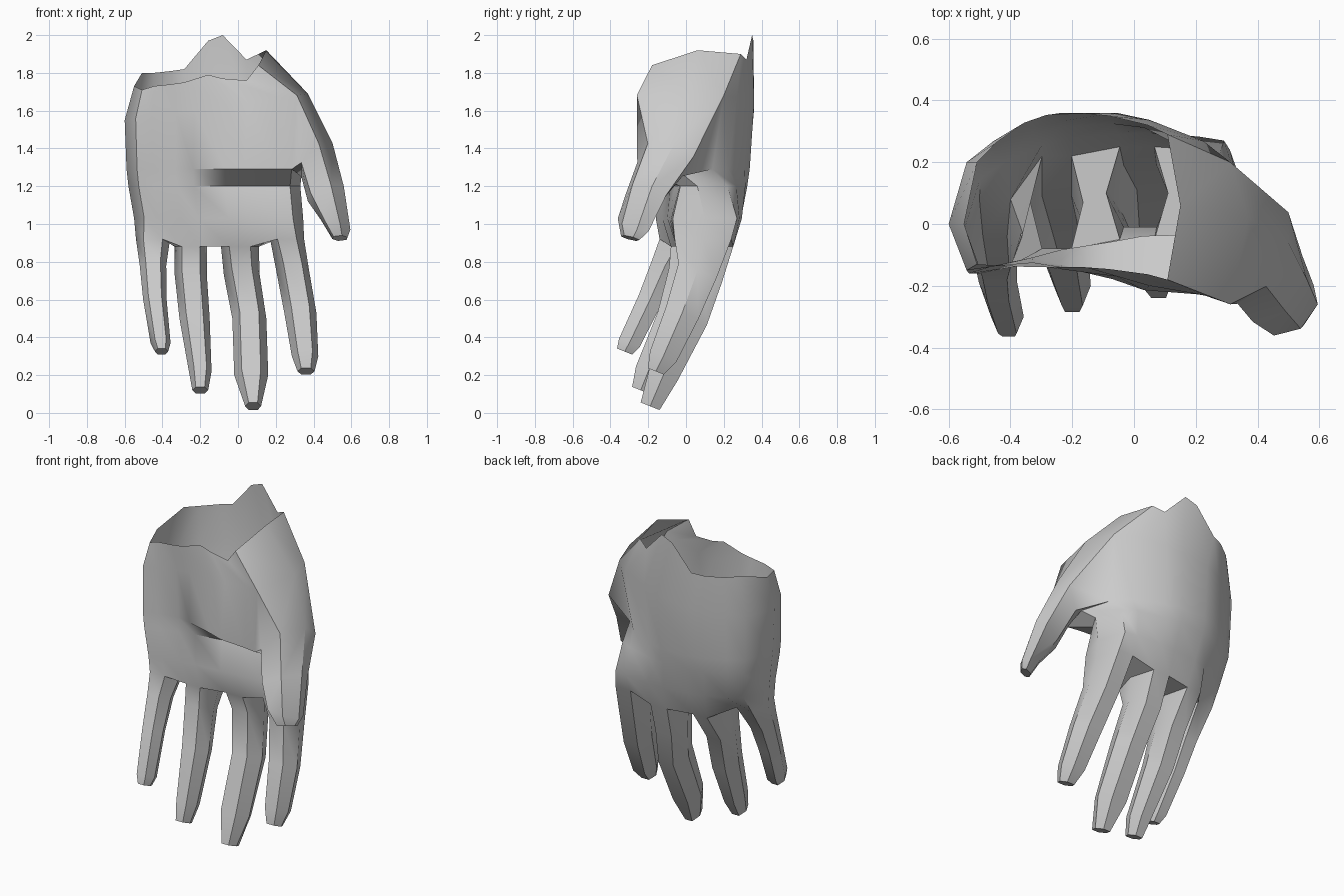
import bpy
import bmesh
import math
from mathutils import Vector

cube = bpy.data.objects.get("Cube")
if cube:
    bpy.data.objects.remove(cube, do_unlink=True)

# One plain grey for the whole hand
grey = bpy.data.materials.new("plain grey")
grey.use_nodes = True
grey.diffuse_color = (0.6, 0.6, 0.6, 1)
grey.node_tree.nodes["Principled BSDF"].inputs["Base Color"].default_value = (0.6, 0.6, 0.6, 1)


def hexagon(side_a, side_b, depth):
    """Six-sided section: two side points, two front points, two back points."""
    a, b, d = Vector(side_a), Vector(side_b), Vector(depth)
    low, high = a.lerp(b, 0.22), a.lerp(b, 0.78)
    return [a, low + d, high + d, b, high - d, low - d]


def add_ring(bm, points):
    return [bm.verts.new(p) for p in points]


def bridge(bm, ring_a, ring_b, skipped=()):
    """Join two rings that have the same number of points."""
    count = len(ring_a)
    for i in range(count):
        if i not in skipped:
            j = (i + 1) % count
            bm.faces.new((ring_a[i], ring_a[j], ring_b[j], ring_b[i]))


def loft(bm, rings):
    """Skin a row of rings and close the last one as the fingertip."""
    for ring_a, ring_b in zip(rings, rings[1:]):
        bridge(bm, ring_a, ring_b)
    bm.faces.new(rings[-1])


def blend(values, t):
    """Read a short list of values at t from 0 to 1."""
    place = t * (len(values) - 1)
    i = min(int(place), len(values) - 2)
    return values[i] + (values[i + 1] - values[i]) * (place - i)


# Finger sections: centre x, centre y, z, half width, half depth
little_finger = [
    (-.45, -.03, .92, .09, .11), (-.45, -.11, .78, .07, .07),
    (-.44, -.19, .6, .062, .06), (-.41, -.3, .37, .053, .055),
    (-.405, -.325, .325, .035, .04)]
ring_finger = [
    (-.25, .07, .88, .085, .15), (-.25, .0, .73, .085, .09),
    (-.23, -.07, .5, .08, .08), (-.2, -.2, .22, .06, .065),
    (-.2, -.24, .12, .042, .045)]
middle_finger = [
    (.01, .1, .88, .1, .15), (.02, .09, .73, .095, .1),
    (.06, .02, .5, .09, .09), (.07, -.12, .2, .09, .075),
    (.08, -.19, .035, .042, .05)]
index_finger = [
    (.26, .09, .92, .09, .15), (.29, .06, .75, .087, .1),
    (.33, -.02, .53, .085, .085), (.355, -.12, .3, .07, .07),
    (.36, -.16, .22, .045, .042)]
fingers = [little_finger, ring_finger, middle_finger, index_finger]


def finger_section(x, y, z, width, depth):
    # Sections lean to stay square to the finger, but the roots are level
    lean = 0.4 * depth if z < 0.85 else 0
    return hexagon((x - width, y, z), (x + width, y, z), (0, -depth, lean))


# Palm levels: z, rise to the index side, little side x and y,
# index side x and y, front ys, back ys
palm_levels = [
    (1.55, .14, -.6, 0, .37, .02, (-.15, -.12, -.19, -.26), (.2, .36, .36, .2)),
    (1.29, 0, -.59, 0, .34, -.05, (-.16, -.1, -.21, -.24), (.19, .33, .34, .14)),
    (1.2, 0, -.58, 0, .33, .06, (-.16, -.1, -.04, -.03), (.19, .31, .33, .22)),
    (1.03, 0, -.55, -.02, .345, .1, (-.16, -.12, -.09, -.07), (.15, .27, .3, .27))]
wrist = (0, 0, -.55, 0, .15, .06, (-.13, -.14, -.14, -.18), (.2, .35, .36, .29))
front_rim = (1.71, 1.73, 1.74, 1.75, 1.79, 1.77, 1.76, 1.84)
back_rim = (1.8, 1.8, 1.81, 1.82, 1.97, 2, 1.87, 1.9)
columns = (.06, .15, .28, .38, .56, .67, .85, .94)


def palm_ring(z, rise, x0, y0, x1, y1, fronts, backs):
    def row(ys):
        return [Vector((x0 + (x1 - x0) * t, blend(ys, i / 7), z + rise * t))
                for i, t in enumerate(columns)]
    return [Vector((x0, y0, z))] + row(fronts) + [Vector((x1, y1, z + rise))] + row(backs)[::-1]


# Palm, with a ragged open wrist
bm = bmesh.new()
rim = palm_ring(*wrist)
for point, z in zip(rim, (1.73,) + front_rim + (1.92,) + back_rim[::-1]):
    point.z = z
rings = [add_ring(bm, rim)] + [add_ring(bm, palm_ring(*level)) for level in palm_levels]

# Fingers grow out of the palm, so their roots make its last ring
roots = []
for sections in fingers:
    finger_rings = [add_ring(bm, finger_section(*s)) for s in sections]
    loft(bm, finger_rings)
    roots.append(finger_rings[0])
knuckles = [roots[0][0]]
for root in roots:
    knuckles += [root[1], root[2]]
knuckles.append(roots[-1][3])
for root in reversed(roots):
    knuckles += [root[4], root[5]]
rings.append(knuckles)

# Palm skin, left open on the index side where the thumb grows out
index_side = 9
thumb_gap = (index_side - 1, index_side)
for level, (ring_a, ring_b) in enumerate(zip(rings, rings[1:])):
    bridge(bm, ring_a, ring_b, thumb_gap if level == 1 else ())

# Webs between neighbouring fingers
for near, far in zip(roots, roots[1:]):
    bm.faces.new((near[2], far[1], far[0], near[3]))
    bm.faces.new((near[3], far[0], far[5], near[4]))

# Thumb: outer side, inner side, half depth
thumb_sections = [
    ((.5, -.06, 1.43), (.335, -.16, 1.25), .12),
    ((.56, -.18, 1.2), (.37, -.24, 1.12), .09),
    ((.595, -.26, .97), (.44, -.3, 1.02), .07),
    ((.58, -.28, .93), (.5, -.31, .92), .04)]
front, side, back = index_side - 1, index_side, index_side + 1
upper, lower = rings[1], rings[2]
thumb_root = [upper[side], upper[front], lower[front], lower[side], lower[back], upper[back]]
loft(bm, [thumb_root] + [add_ring(bm, hexagon(outer, inner, (-.3 * d, -d, .3 * d)))
                         for outer, inner, d in thumb_sections])

# Whole hand, smooth with crisp folds
bmesh.ops.recalc_face_normals(bm, faces=bm.faces)
mesh = bpy.data.meshes.new("hand")
bm.to_mesh(mesh)
bm.free()
mesh.materials.append(grey)
hand = bpy.data.objects.new("hand", mesh)
bpy.context.collection.objects.link(hand)
bpy.ops.object.select_all(action='DESELECT')
hand.select_set(True)
bpy.context.view_layer.objects.active = hand
bpy.ops.object.shade_smooth_by_angle(angle=math.radians(40))
